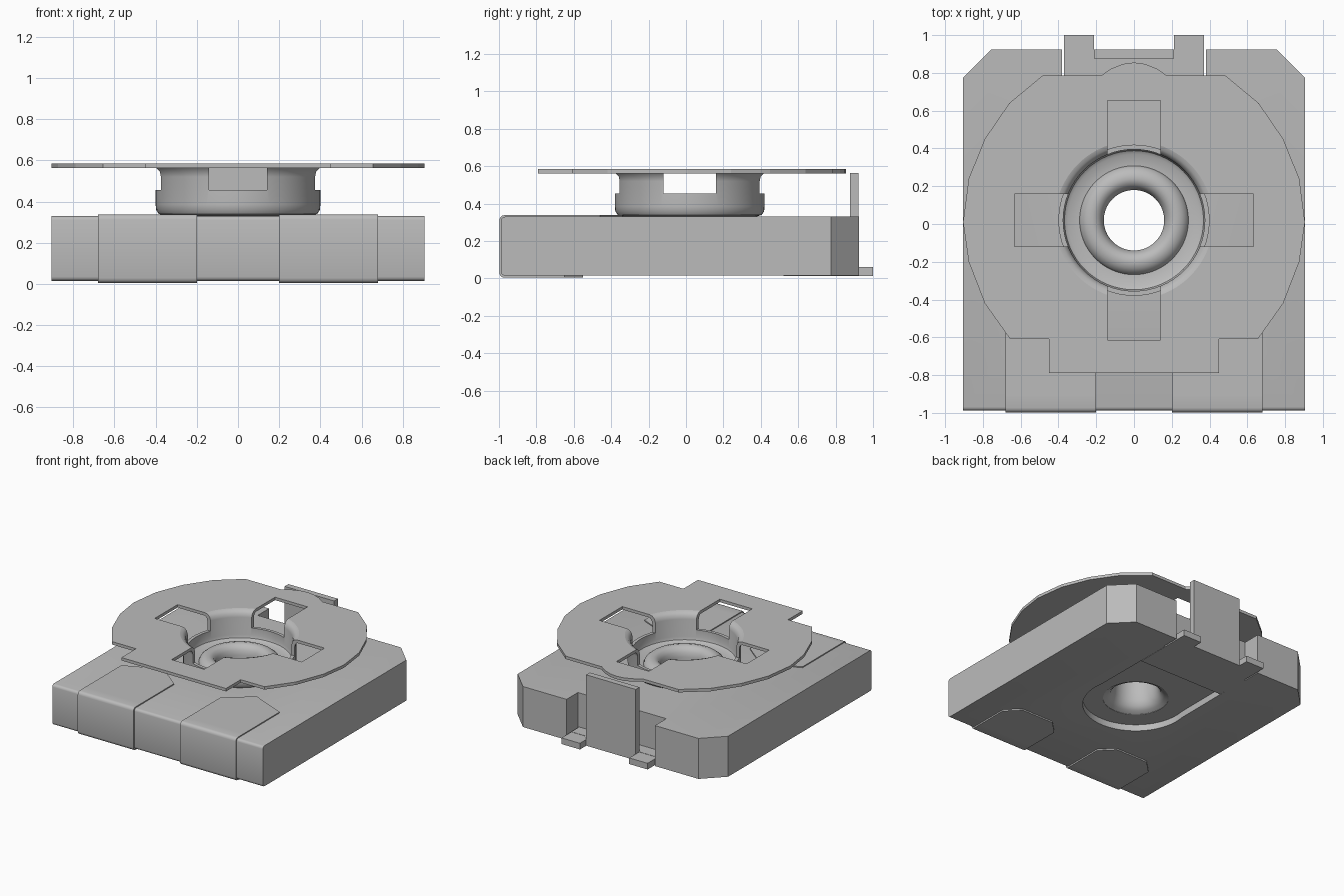
import bpy, bmesh, math

cube = bpy.data.objects.get("Cube")
if cube:
    bpy.data.objects.remove(cube, do_unlink=True)

grey = bpy.data.materials.new("Plain grey")
grey.use_nodes = True
colour = (0.5, 0.5, 0.5, 1)
grey.diffuse_color = colour
grey.node_tree.nodes["Principled BSDF"].inputs["Base Color"].default_value = colour

CY = 0.02   # rotor axis position in y


def finish(name, bm):
    bmesh.ops.recalc_face_normals(bm, faces=bm.faces[:])
    mesh = bpy.data.meshes.new(name)
    bm.to_mesh(mesh)
    bm.free()
    mesh.materials.append(grey)
    obj = bpy.data.objects.new(name, mesh)
    bpy.context.collection.objects.link(obj)
    return obj


def prism(name, outline, z0, z1):
    bm = bmesh.new()
    face = bm.faces.new([bm.verts.new((x, y, z0)) for x, y in outline])
    res = bmesh.ops.extrude_face_region(bm, geom=[face])
    up = [v for v in res["geom"] if isinstance(v, bmesh.types.BMVert)]
    bmesh.ops.translate(bm, verts=up, vec=(0, 0, z1 - z0))
    return finish(name, bm)


def box(name, x0, x1, y0, y1, z0, z1):
    return prism(name, [(x0, y0), (x1, y0), (x1, y1), (x0, y1)], z0, z1)


def mirrored(half):
    return half + [(-x, y) for x, y in reversed(half) if abs(x) > 1e-5]


def arc(r, start, end, n, cy=CY):
    angles = [math.radians(start + (end - start) * i / n) for i in range(n + 1)]
    return [(r * math.cos(a), cy + r * math.sin(a)) for a in angles]


def ring(name, profile, n=64):
    # Closed cross-section swept around the rotor axis
    bm = bmesh.new()
    loops = []
    for i in range(n):
        a = 2 * math.pi * i / n
        loops.append([bm.verts.new((r * math.cos(a), CY + r * math.sin(a), z))
                      for r, z in profile])
    m = len(profile)
    for i in range(n):
        p, q = loops[i], loops[(i + 1) % n]
        for j in range(m):
            k = (j + 1) % m
            bm.faces.new((p[j], q[j], q[k], p[k]))
    return finish(name, bm)


def apply_modifiers(obj):
    graph = bpy.context.evaluated_depsgraph_get()
    old = obj.data
    new = bpy.data.meshes.new_from_object(obj.evaluated_get(graph))
    obj.modifiers.clear()
    obj.data = new
    bpy.data.meshes.remove(old)


def cut(obj, cutters):
    for c in cutters:
        mod = obj.modifiers.new("cut", "BOOLEAN")
        mod.operation, mod.solver, mod.object = "DIFFERENCE", "EXACT", c
        c.hide_render = True
    apply_modifiers(obj)


def smooth(obj, angle=35):
    bpy.ops.object.select_all(action="DESELECT")
    obj.select_set(True)
    bpy.context.view_layer.objects.active = obj
    bpy.ops.object.shade_smooth_by_angle(angle=math.radians(angle))


def round_front(obj, width):
    # Round only the long edges at the front
    bm = bmesh.new()
    bm.from_mesh(obj.data)
    front = min(v.co.y for v in bm.verts)
    edges = [e for e in bm.edges
             if all(v.co.y < front + 0.001 for v in e.verts)
             and abs(e.verts[0].co.z - e.verts[1].co.z) < 0.001]
    bmesh.ops.bevel(bm, geom=edges, offset=width, segments=3, profile=0.5,
                    affect="EDGES")
    bm.to_mesh(obj.data)
    bm.free()


# Housing with chamfered back corners and a terminal notch
body = prism("housing", mirrored([
    (0.905, -0.988), (0.905, 0.775), (0.755, 0.925), (0.38, 0.925),
    (0.38, 0.785)]), 0.015, 0.33)
round_front(body, 0.02)
slot = prism("slot_cutter", [(-0.37, 0.9)] + arc(0.38, 170, 370, 40)
             + [(0.37, 0.9)], -0.1, 0.065)
bore = prism("bore_cutter", arc(0.235, 0, 354, 59), -0.2, 0.6)
cut(body, [slot, bore])
smooth(body)

# Front contact clips wrapping over the front edge
for side, name in ((1, "left"), (-1, "right")):
    def outline(pts):
        return [(side * x, y) for x, y in pts]
    wrap = prism(name + "_front_clip", outline(
        [(0.2, -0.998), (0.68, -0.998), (0.68, -0.9), (0.2, -0.9)]), 0.004, 0.338)
    round_front(wrap, 0.025)
    smooth(wrap)
    prism(name + "_clip_top", outline(
        [(0.2, -0.95), (0.68, -0.95), (0.68, -0.46), (0.4, -0.34),
         (0.2, -0.5)]), 0.325, 0.338)
    prism(name + "_clip_bottom", outline(
        [(0.2, -0.95), (0.68, -0.95), (0.68, -0.65), (0.58, -0.55),
         (0.3, -0.55), (0.2, -0.65)]), 0.004, 0.02)

# Rear terminal: floor strip, two feet and the upright plate
box("terminal_strip", -0.37, 0.37, 0.52, 0.88, 0.014, 0.064)
for side, name in ((1, "left"), (-1, "right")):
    xs = sorted((side * 0.212, side * 0.37))
    box(name + "_terminal_foot", *xs, 0.875, 1.0, 0.014, 0.062)
box("terminal_upright", -0.213, 0.213, 0.877, 0.923, 0.014, 0.565)

# Centre eyelet with rolled lips
eyelet = ring("eyelet", [
    (0.24, 0.065), (0.205, 0.08), (0.18, 0.105), (0.165, 0.145), (0.16, 0.2),
    (0.16, 0.34), (0.168, 0.375), (0.188, 0.403), (0.22, 0.415),
    (0.255, 0.405), (0.28, 0.385), (0.29, 0.36), (0.29, 0.335),
    (0.24, 0.32)])
smooth(eyelet, 50)

# Rotor cup flaring into the dial
cup = ring("rotor_cup", [
    (0.28, 0.332), (0.36, 0.332), (0.385, 0.34), (0.398, 0.36), (0.4, 0.385),
    (0.4, 0.52), (0.405, 0.545), (0.42, 0.562), (0.42, 0.585), (0.4, 0.579),
    (0.383, 0.562), (0.375, 0.535), (0.375, 0.4), (0.368, 0.378),
    (0.35, 0.366), (0.28, 0.364)])

# Dial plate with a straight front tab and a bump at the back
dial = prism("dial_plate", mirrored([
    (0.45, -0.79), (0.45, -0.61), (0.655, -0.61), (0.79, -0.42),
    (0.875, -0.2), (0.905, 0.01), (0.875, 0.24), (0.79, 0.45), (0.66, 0.64),
    (0.485, 0.785), (0.175, 0.785), (0.12, 0.823), (0.06, 0.847),
    (0, 0.855)]), 0.562, 0.585)
centre = prism("dial_bore_cutter", arc(0.42, 0, 360 - 360 / 64, 63), 0.4, 0.8)

# Four windows through the dial and the cup wall
windows = [
    box("window_cutter_x", -0.632, 0.632, CY - 0.14, CY + 0.14, 0.455, 0.8),
    box("window_cutter_y", -0.14, 0.14, CY - 0.635, CY + 0.635, 0.455, 0.8)]
cut(dial, [centre] + windows)
cut(cup, windows)
smooth(cup)

# Remove the helpers
for helper in [slot, bore, centre] + windows:
    bpy.data.objects.remove(helper, do_unlink=True)
